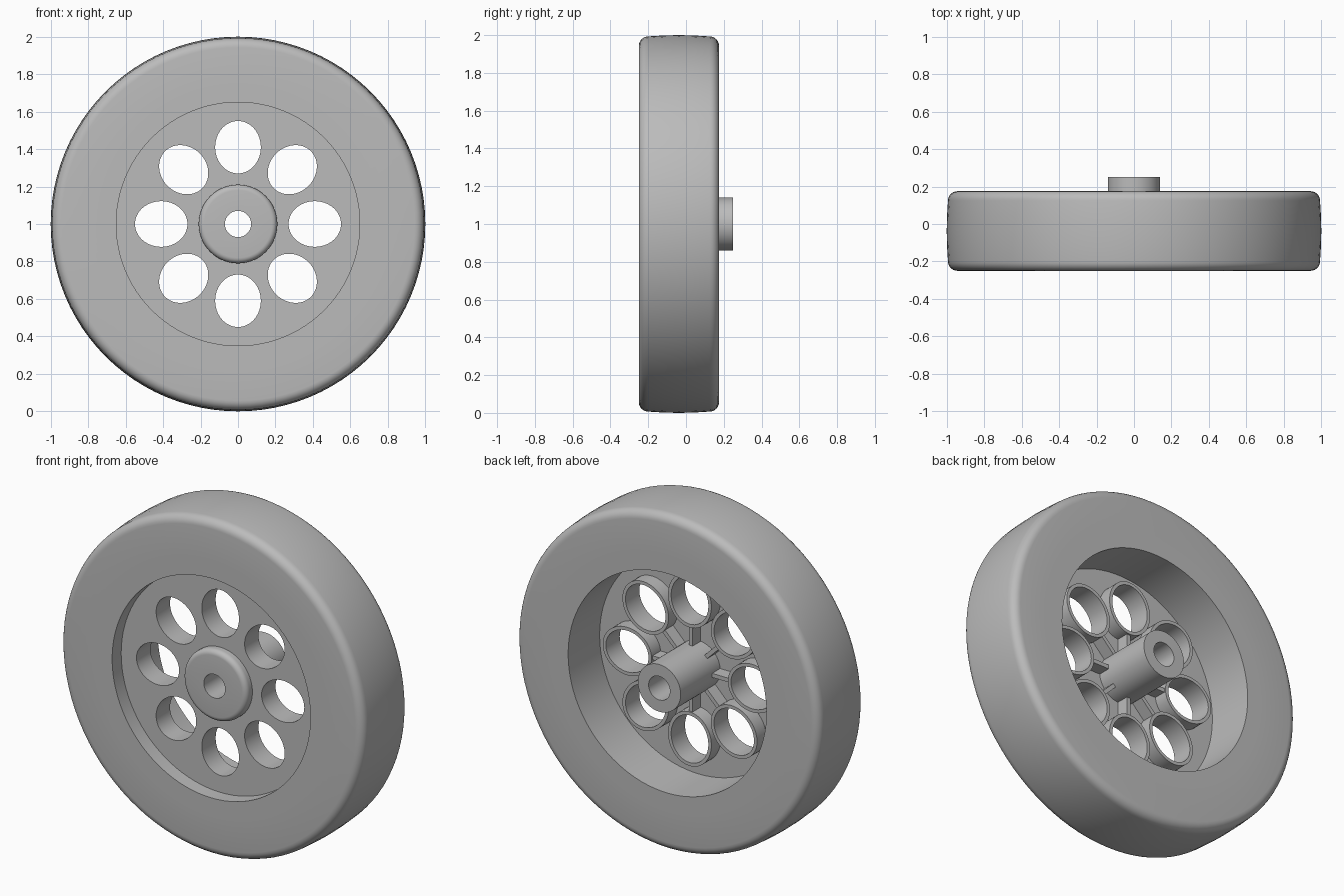
import bpy, bmesh
from math import sin, cos, pi, radians
from mathutils import Matrix, Vector

cube = bpy.data.objects.get("Cube")
if cube:
    bpy.data.objects.remove(cube)

CENTRE = Vector((0, 0, 1))
FRONT, BACK = -0.25, 0.175
DISC_FRONT, DISC_BACK = -0.165, -0.12
TUBE_END = -0.035
HOLES = 8
HOLE_RING = 0.41

grey = bpy.data.materials.new("plain grey")
grey.use_nodes = True
grey.diffuse_color = (0.5, 0.5, 0.5, 1)
grey.node_tree.nodes["Principled BSDF"].inputs["Base Color"].default_value = (0.5, 0.5, 0.5, 1)


def finish(obj):
    obj.data.materials.clear()
    obj.data.materials.append(grey)
    bpy.ops.object.select_all(action='DESELECT')
    obj.select_set(True)
    bpy.context.view_layer.objects.active = obj
    bpy.ops.object.shade_smooth_by_angle(angle=radians(35))
    return obj


def lathe(name, profile, steps=96):
    """Spin a closed (radius, y) profile around the axle."""
    bm = bmesh.new()
    verts = [bm.verts.new((r, y, 0)) for r, y in profile]
    edges = [bm.edges.new((v, verts[i - 1])) for i, v in enumerate(verts)]
    bmesh.ops.spin(bm, geom=verts + edges, cent=(0, 0, 0), axis=(0, 1, 0),
                   angle=2 * pi, steps=steps)
    bmesh.ops.remove_doubles(bm, verts=bm.verts, dist=0.0001)
    bmesh.ops.recalc_face_normals(bm, faces=bm.faces)
    mesh = bpy.data.meshes.new(name)
    bm.to_mesh(mesh)
    bm.free()
    obj = bpy.data.objects.new(name, mesh)
    obj.location = CENTRE
    bpy.context.collection.objects.link(obj)
    return finish(obj)


def ellipse(across, along, angle=0.0, offset=0.0, n=48):
    """Outline whose 'along' radius points away from the axle."""
    turn = Matrix.Rotation(angle, 2)
    return [turn @ Vector((offset + along * cos(2 * pi * i / n),
                           across * sin(2 * pi * i / n))) for i in range(n)]


def plate(name, outlines, y0, y1):
    """Filled flat shape; inner outlines become holes."""
    curve = bpy.data.curves.new(name, 'CURVE')
    curve.dimensions = '2D'
    curve.fill_mode = 'BOTH'
    curve.extrude = (y1 - y0) / 2
    for pts in outlines:
        spline = curve.splines.new('POLY')
        spline.points.add(len(pts) - 1)
        for p, co in zip(spline.points, pts):
            p.co = (co.x, co.y, 0, 1)
        spline.use_cyclic_u = True
    obj = bpy.data.objects.new(name, curve)
    obj.location = CENTRE + Vector((0, (y0 + y1) / 2, 0))
    obj.rotation_euler.x = pi / 2
    bpy.context.collection.objects.link(obj)
    bpy.ops.object.select_all(action='DESELECT')
    obj.select_set(True)
    bpy.context.view_layer.objects.active = obj
    bpy.ops.object.convert(target='MESH')
    return finish(bpy.context.view_layer.objects.active)


def rounded(r, y, radius, start, steps=6):
    """Quarter-round corner points about a (r, y) centre."""
    return [(r + radius * cos(start + pi / 2 * i / steps),
             y + radius * sin(start + pi / 2 * i / steps)) for i in range(steps + 1)]


# Tyre with rounded shoulders and a slightly crowned tread
F = 0.05
tyre_profile = [(0.75, FRONT)]
tyre_profile += rounded(0.993 - F, FRONT + F, F, -pi / 2)
tyre_profile += [(0.998, -0.12), (1.0, (FRONT + BACK) / 2), (0.998, 0.045)]
tyre_profile += rounded(0.993 - F, BACK - F, F, 0)
tyre_profile += [(0.75, BACK)]
lathe("tyre", tyre_profile)

# Rim band inside the tyre
lathe("rim", [(0.65, FRONT), (0.75, FRONT), (0.75, BACK), (0.65, BACK)])

# Hub: rounded front boss, rear sleeve and axle bore
hub_profile = [(0.07, -0.22)] + rounded(0.18, -0.19, 0.03, -pi / 2)
hub_profile += [(0.21, -0.14), (0.14, -0.14), (0.14, 0.25), (0.07, 0.25)]
lathe("hub", hub_profile, 64)

# Web disc pierced by oval holes
angles = [2 * pi * i / HOLES for i in range(HOLES)]
openings = [ellipse(0.122, 0.14, a, HOLE_RING) for a in angles]
plate("web_disc", [ellipse(0.655, 0.655, n=96), ellipse(0.12, 0.12)] + openings,
      DISC_FRONT, DISC_BACK)

# Oval collars behind the holes, each tied to the hub by a rib
for i, a in enumerate(angles):
    plate(f"hole_collar_{i + 1}",
          [ellipse(0.142, 0.16, a, HOLE_RING), openings[i]], DISC_BACK, TUBE_END)
    turn = Matrix.Rotation(a, 2)
    rib = [turn @ Vector(p) for p in
           ((0.13, -0.012), (0.26, -0.012), (0.26, 0.012), (0.13, 0.012))]
    plate(f"hub_rib_{i + 1}", [rib], DISC_BACK, TUBE_END - 0.01)
